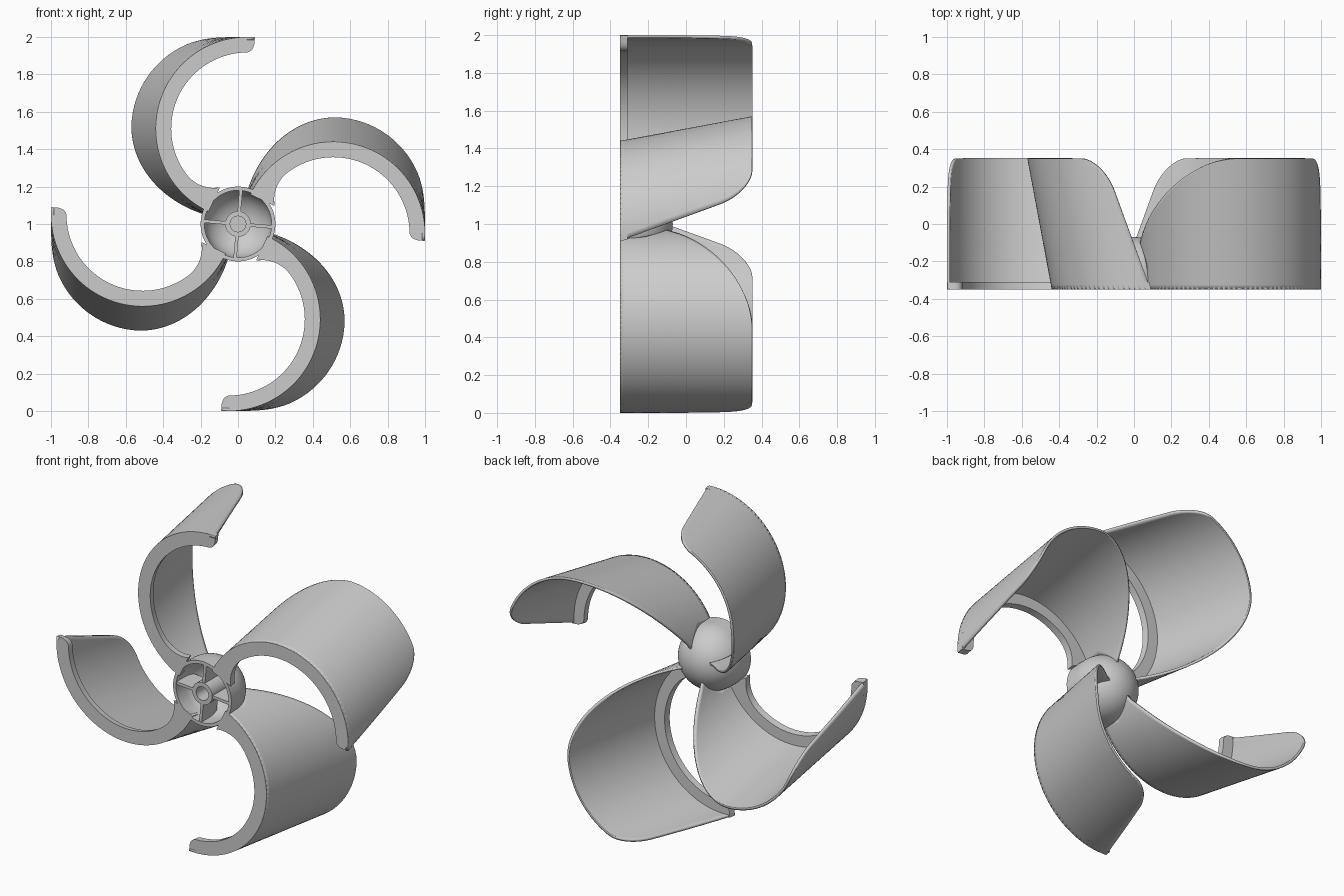
import bpy, bmesh, math
from math import sin, cos, sqrt, pi, acos, asin

if "Cube" in bpy.data.objects:
    bpy.data.objects.remove(bpy.data.objects["Cube"])

FRONT, BACK = -0.35, 0.35
HUB_Z = 1.0
ARC_U, ARC_R = 0.51, 0.49      # blade arc centre (outward from the hub) and radius
SHELL = 0.015                  # blade thickness

grey = bpy.data.materials.new("plain_grey")
grey.use_nodes = True
colour = (0.6, 0.6, 0.6, 1)
grey.diffuse_color = colour
grey.node_tree.nodes["Principled BSDF"].inputs["Base Color"].default_value = colour


def add_object(name, bm, turn=0.0):
    mesh = bpy.data.meshes.new(name)
    bm.to_mesh(mesh)
    mesh.materials.append(grey)
    obj = bpy.data.objects.new(name, mesh)
    bpy.context.collection.objects.link(obj)
    obj.location.z = HUB_Z
    obj.rotation_euler.y = turn
    bpy.ops.object.select_all(action='DESELECT')
    obj.select_set(True)
    bpy.context.view_layer.objects.active = obj
    bpy.ops.object.shade_smooth_by_angle(angle=math.radians(35))
    return obj


def grid_faces(bm, rows):
    for a, b in zip(rows, rows[1:]):
        for j in range(len(a) - 1):
            bm.faces.new((a[j], b[j], b[j + 1], a[j + 1]))


def revolve(name, profile):
    """Closed or axis-ended (radius, y) profile turned around the hub axis."""
    bm = bmesh.new()
    verts = [bm.verts.new((r, y, 0)) for r, y in profile]
    edges = [bm.edges.new(pair) for pair in zip(verts, verts[1:])]
    bmesh.ops.spin(bm, geom=verts + edges, cent=(0, 0, 0), axis=(0, 1, 0),
                   angle=2 * pi, steps=64, use_duplicate=False)
    bmesh.ops.remove_doubles(bm, verts=bm.verts[:], dist=0.0002)
    bmesh.ops.recalc_face_normals(bm, faces=bm.faces[:])
    return add_object(name, bm)


# Blade outline: the arc drifts sideways with depth, both ends are trimmed
def arc_v(y):
    return -0.05 + 0.186 * (y - FRONT)


def ease(k):
    k = min(max(k, 0), 1)
    return 1 - sqrt(1 - k * k)


def tip_angle(y):
    v = -0.09 + 0.37 * (y - FRONT) + 0.12 * ease((y - 0.18) / 0.17)
    return asin((v - arc_v(y)) / ARC_R)


def root_angle(y):
    if y < -0.09:
        u = min(0.066, 0.027 + 0.33 * (-0.1 - y))
    else:
        u = 0.037 + 0.25 * (y + 0.08) + 0.415 * ease((y + 0.08) / 0.43)
    return acos((u - ARC_U) / ARC_R)


def blade_mesh():
    bm = bmesh.new()
    rows, count, cols = [], 44, 48
    for i in range(count + 1):
        y = FRONT + (BACK - FRONT) * sin(i / count * pi / 2)
        lo, hi = tip_angle(y), root_angle(y)
        angles = [lo + (hi - lo) * j / cols for j in range(cols + 1)]
        rows.append([bm.verts.new((ARC_U + ARC_R * cos(a), y, arc_v(y) + ARC_R * sin(a)))
                     for a in angles])
    grid_faces(bm, rows)
    return bm


# Front rim: flat curved strip, rounded at the tip and flared into the hub
def rim_mesh():
    bm = bmesh.new()
    lo, hi, cols = tip_angle(FRONT), root_angle(FRONT), 64
    outer, inner = [], []
    for j in range(cols + 1):
        a = lo + (hi - lo) * (j / cols) ** 1.3
        k = min((a - lo) / 0.1, 1)
        width = 0.04 + 0.043 * sqrt(1 - (1 - k) ** 2)
        width += 0.06 * max(0, 1 - (hi - a) / 0.5) ** 2
        for row, r in ((outer, ARC_R), (inner, ARC_R - width)):
            row.append(bm.verts.new((ARC_U + r * cos(a), FRONT, arc_v(FRONT) + r * sin(a))))
    grid_faces(bm, [outer, inner])
    geom = bmesh.ops.extrude_face_region(bm, geom=bm.faces[:])["geom"]
    moved = [g for g in geom if isinstance(g, bmesh.types.BMVert)]
    bmesh.ops.translate(bm, verts=moved, vec=(0, 0.04, 0.007))
    bmesh.ops.recalc_face_normals(bm, faces=bm.faces[:])
    return bm


for n, side in enumerate(("left", "lower", "right", "upper")):
    blade = add_object(side + "_blade", blade_mesh(), n * pi / 2)
    solid = blade.modifiers.new("thickness", 'SOLIDIFY')
    solid.thickness = SHELL
    solid.offset = -1
    add_object(side + "_front_rim", rim_mesh(), n * pi / 2)

# Hub: hollow cup with a rounded back
DOME_Y, STEPS = -0.27, 20
quarter = [i / STEPS * pi / 2 for i in range(STEPS + 1)]
outside = [(0.2 * cos(t), DOME_Y + 0.2 * sin(t)) for t in quarter]
inside = [(0.18 * cos(t), DOME_Y + 0.16 * sin(t)) for t in reversed(quarter)]
revolve("hub_cup", outside[::-1] + [(0.2, FRONT), (0.18, FRONT)] + inside[::-1])

# Shaft boss with a blind hole
revolve("shaft_boss", [(0, -0.25), (0.042, -0.25), (0.042, FRONT),
                       (0.068, FRONT), (0.068, -0.1), (0, -0.1)])

# Spokes between the boss and the cup
for n in range(4):
    bm = bmesh.new()
    bmesh.ops.create_cube(bm, size=1)
    bmesh.ops.scale(bm, vec=(0.13, 0.145, 0.018), verts=bm.verts[:])
    bmesh.ops.translate(bm, vec=(0.12, -0.2725, 0), verts=bm.verts[:])
    add_object("hub_spoke_%d" % (n + 1), bm, n * pi / 2 + math.radians(5))
